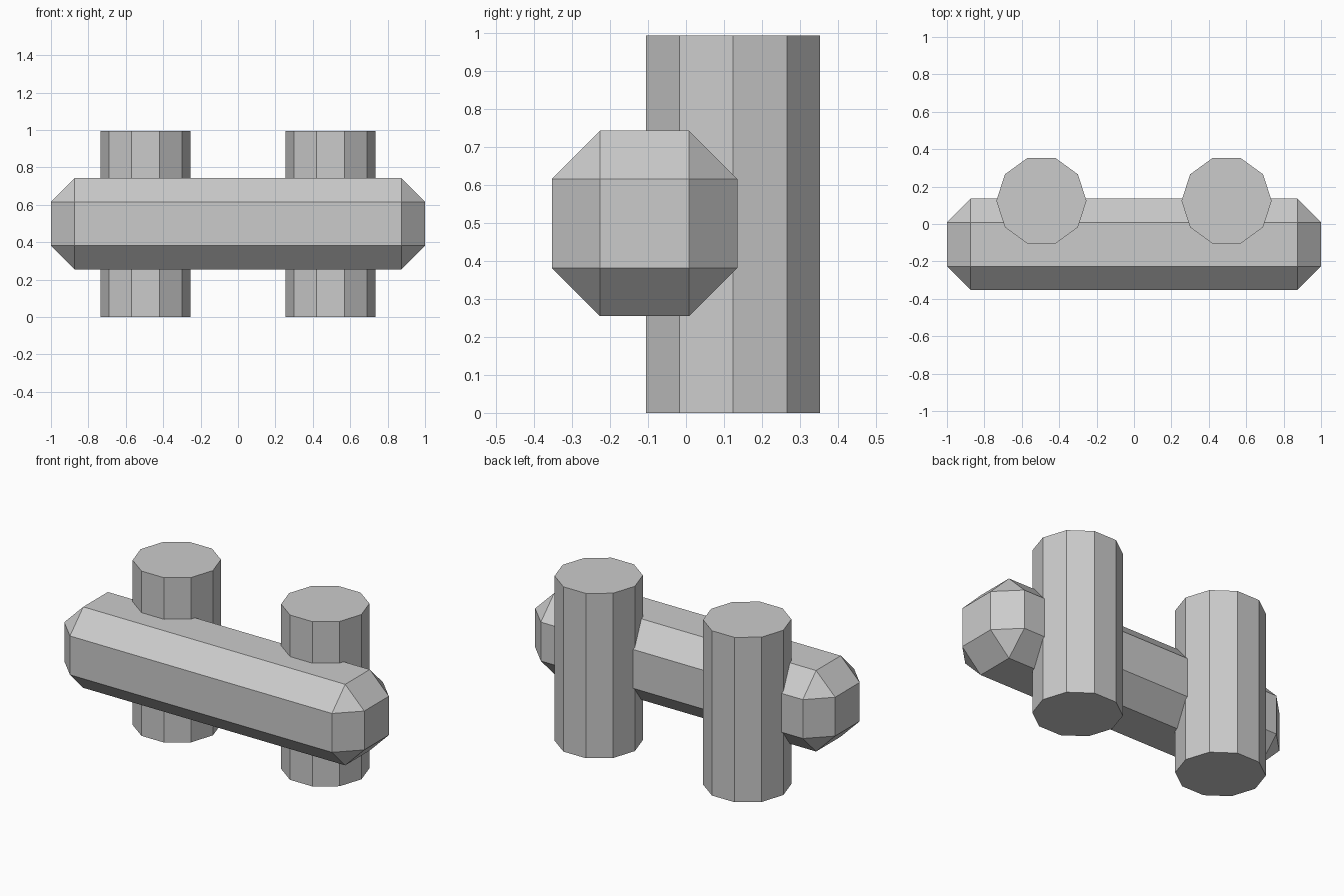
import bpy
import math

if "Cube" in bpy.data.objects:
    bpy.data.objects.remove(bpy.data.objects["Cube"])

HEIGHT = 0.993
BAR = 0.488      # bar thickness
CHAMFER = 0.127


def add_post(name, x):
    # Ten-sided upright with corners pointing along x
    bpy.ops.mesh.primitive_cylinder_add(
        vertices=10, radius=0.241, depth=HEIGHT,
        location=(x, 0.124, HEIGHT / 2), rotation=(0, 0, math.pi / 2))
    bpy.context.object.name = name


# Two posts behind the bar
add_post("left_post", -0.495)
add_post("right_post", 0.495)

# Horizontal bar with chamfered edges and corners
bpy.ops.mesh.primitive_cube_add(size=1, location=(0, -0.109, HEIGHT / 2 + 0.002))
bar = bpy.context.object
bar.name = "cross_bar"
bar.scale = (2.0, BAR, BAR)
bpy.ops.object.transform_apply(location=False, rotation=False, scale=True)
bevel = bar.modifiers.new("chamfer", 'BEVEL')
bevel.width = CHAMFER
bevel.segments = 1
bevel.limit_method = 'NONE'
